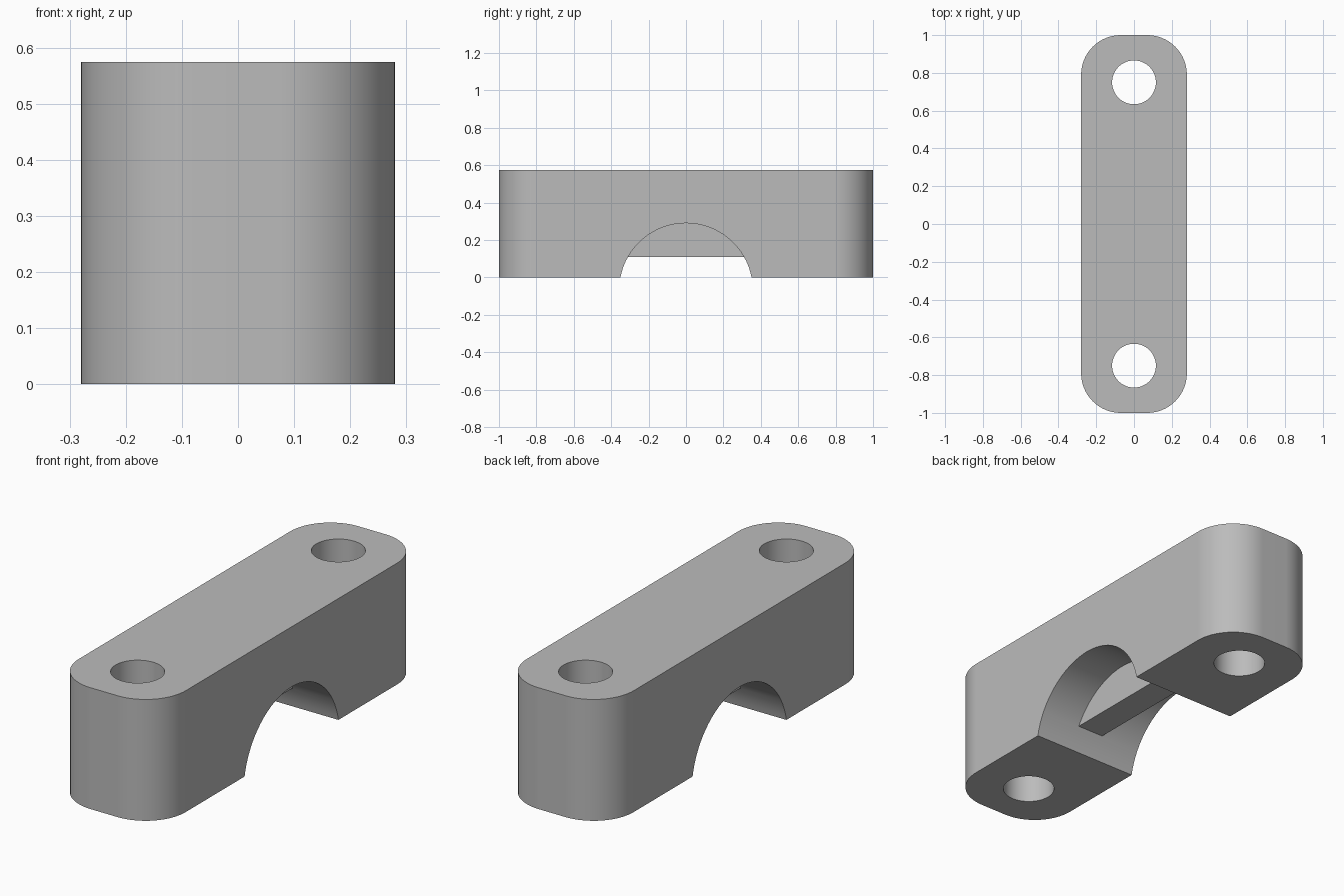
import bpy
import bmesh
from math import cos, sin, pi, radians
from mathutils import Matrix

cube = bpy.data.objects.get("Cube")
if cube:
    bpy.data.objects.remove(cube, do_unlink=True)

HALF_W, HALF_L, HEIGHT = 0.28, 1.0, 0.574
CORNER = 0.21
HOLE_R, HOLE_Y = 0.116, 0.75
ARCH_R, ARCH_Z = 0.357, -0.067
RIB_HALF, RIB_Z = 0.07, 0.11

grey = bpy.data.materials.new("plain grey")
grey.use_nodes = True
colour = (0.5, 0.5, 0.5, 1)
grey.diffuse_color = colour
grey.node_tree.nodes["Principled BSDF"].inputs["Base Color"].default_value = colour


def finish(name, bm):
    bmesh.ops.recalc_face_normals(bm, faces=bm.faces)
    mesh = bpy.data.meshes.new(name)
    bm.to_mesh(mesh)
    bm.free()
    mesh.materials.append(grey)
    obj = bpy.data.objects.new(name, mesh)
    bpy.context.collection.objects.link(obj)
    return obj


def cylinder(name, radius, depth, matrix, sides):
    bm = bmesh.new()
    bmesh.ops.create_cone(bm, cap_ends=True, segments=sides, radius1=radius,
                          radius2=radius, depth=depth, matrix=matrix)
    return finish(name, bm)


def cut(target, cutter):
    mod = target.modifiers.new("cut", 'BOOLEAN')
    mod.operation, mod.solver, mod.object = 'DIFFERENCE', 'EXACT', cutter
    bpy.context.view_layer.objects.active = target
    bpy.ops.object.modifier_apply(modifier=mod.name)
    bpy.data.objects.remove(cutter, do_unlink=True)


# Clamp block: rounded rectangle, extruded upwards
bm = bmesh.new()
steps = 16
outline = []
for i, (sx, sy) in enumerate([(1, 1), (-1, 1), (-1, -1), (1, -1)]):
    for k in range(steps + 1):
        a = (i + k / steps) * pi / 2
        outline.append(bm.verts.new((sx * (HALF_W - CORNER) + CORNER * cos(a),
                                     sy * (HALF_L - CORNER) + CORNER * sin(a), 0)))
base = bm.faces.new(outline)
top = bmesh.ops.extrude_face_region(bm, geom=[base])
bmesh.ops.translate(bm, vec=(0, 0, HEIGHT),
                    verts=[v for v in top["geom"] if isinstance(v, bmesh.types.BMVert)])
body = finish("clamp_block", bm)

# Bolt holes through both ends
for side in (-1, 1):
    cut(body, cylinder("bolt_hole", HOLE_R, 3, Matrix.Translation((0, side * HOLE_Y, 0)), 48))

# Pipe arch, notched so a central rib is left standing
arch = cylinder("pipe_arch", ARCH_R, 2,
                Matrix.Translation((0, 0, ARCH_Z)) @ Matrix.Rotation(pi / 2, 4, 'Y'), 72)
bm = bmesh.new()
bmesh.ops.create_cube(bm, size=1, matrix=Matrix.Translation((0, 0, RIB_Z + 0.5))
                      @ Matrix.Diagonal((2 * RIB_HALF, 2, 1, 1)))
cut(arch, finish("rib_notch", bm))
cut(body, arch)

# Smooth curves, crisp edges, flat large faces
bpy.ops.object.select_all(action='DESELECT')
body.select_set(True)
bpy.context.view_layer.objects.active = body
bpy.ops.object.shade_smooth_by_angle(angle=radians(30))
weighted = body.modifiers.new("flat faces", 'WEIGHTED_NORMAL')
weighted.keep_sharp = True
